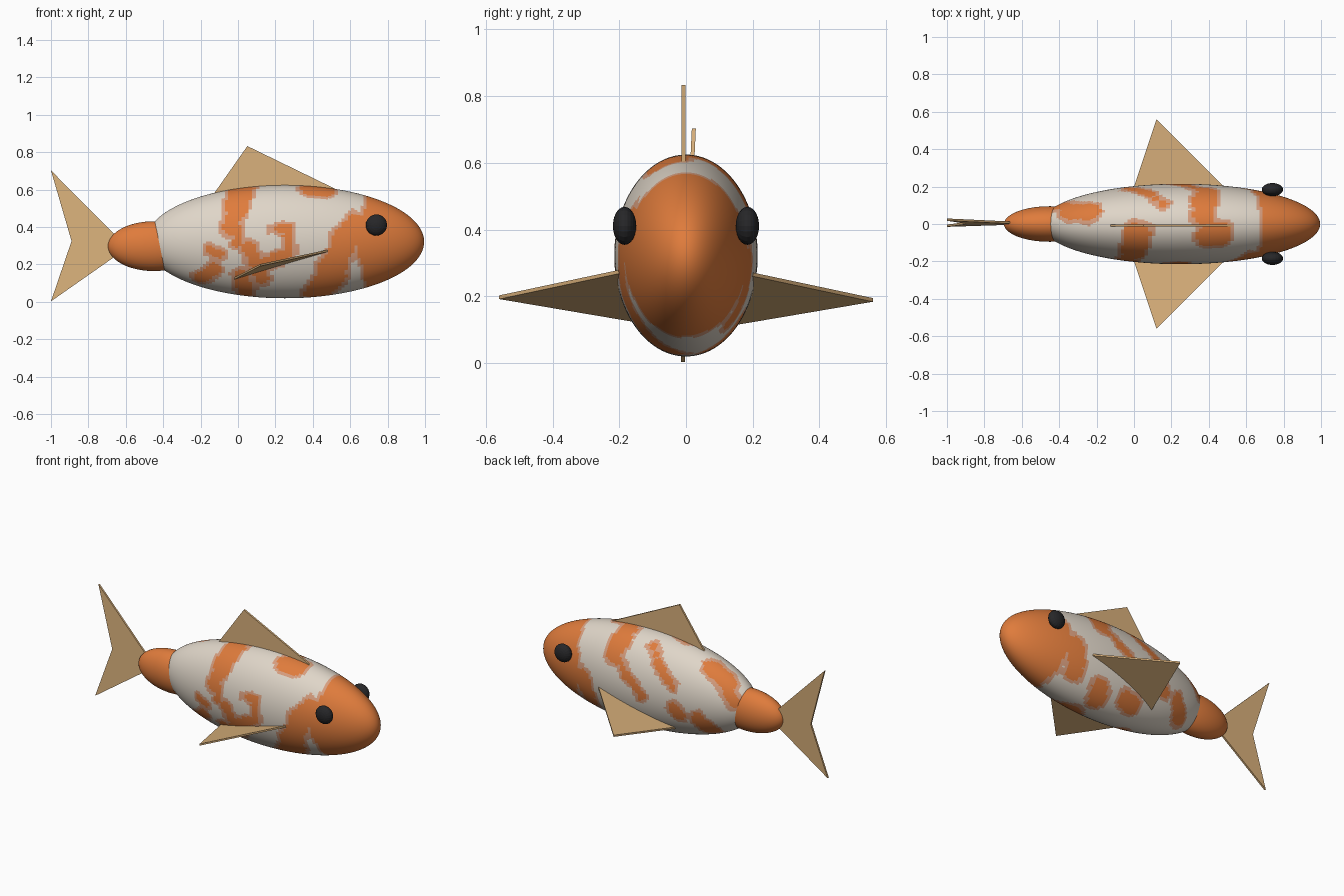
import bpy, bmesh, math
from mathutils import Matrix, Vector, noise

if "Cube" in bpy.data.objects:
    bpy.data.objects.remove(bpy.data.objects["Cube"])


def material(name, rgb):
    m = bpy.data.materials.new(name)
    m.use_nodes = True
    m.diffuse_color = (*rgb, 1)
    m.node_tree.nodes["Principled BSDF"].inputs["Base Color"].default_value = (*rgb, 1)
    return m


CREAM = material("cream", (0.74, 0.67, 0.58))
ORANGE = material("orange", (0.74, 0.20, 0.045))
BLUSH = material("blush_edge", (0.68, 0.34, 0.21))
TAN = material("fin_tan", (0.70, 0.44, 0.20))
BLACK = material("eye_black", (0.02, 0.02, 0.022))


def add_object(name, bm, mats):
    bmesh.ops.recalc_face_normals(bm, faces=bm.faces)
    mesh = bpy.data.meshes.new(name)
    bm.to_mesh(mesh)
    bm.free()
    for m in mats:
        mesh.materials.append(m)
    ob = bpy.data.objects.new(name, mesh)
    bpy.context.collection.objects.link(ob)
    return ob


def ellipsoid(name, centre, radii, mats, segments, rings, axis="Y", smooth=True):
    """Sphere with its poles on the given axis, stretched to the radii."""
    bm = bmesh.new()
    bmesh.ops.create_uvsphere(bm, u_segments=segments, v_segments=rings, radius=1)
    turn = Matrix.Rotation(math.pi / 2, 4, "Y" if axis == "X" else "X")
    bmesh.ops.transform(bm, verts=bm.verts, matrix=Matrix.Translation(centre)
                        @ Matrix.Diagonal((*radii, 1)) @ turn)
    for f in bm.faces:
        f.smooth = smooth
    return add_object(name, bm, mats)


def fin(name, points, thickness_dir):
    """Flat plate centred on an outline of points."""
    bm = bmesh.new()
    d = Vector(thickness_dir)
    face = bm.faces.new([bm.verts.new(Vector(p) - d / 2) for p in points])
    new = bmesh.ops.extrude_face_region(bm, geom=[face], use_keep_orig=True)["geom"]
    bmesh.ops.translate(bm, vec=d, verts=[v for v in new if isinstance(v, bmesh.types.BMVert)])
    return add_object(name, bm, [TAN])


# Body
CENTRE = Vector((0.25, 0, 0.322))
RADII = Vector((0.745, 0.215, 0.3025))
body = ellipsoid("body", CENTRE, RADII, [CREAM, ORANGE, BLUSH], 160, 120, axis="X")


def on_body(x, z, side):
    u, w = (x - CENTRE.x) / RADII.x, (z - CENTRE.z) / RADII.z
    return Vector((x, side * RADII.y * math.sqrt(max(0, 1 - u * u - w * w)), z))


# Coat patches: brush strokes from (x, z) to (x, z) with a radius, for each flank
STROKES = {
    -1: [(.02, .60, -.01, .52, .085), (0, .50, -.04, .40, .07), (0, .42, 0, .32, .045),
         (.06, .28, .12, .13, .06), (.12, .19, .27, .26, .05), (.27, .27, .27, .39, .045),
         (.27, .39, .18, .39, .04), (.02, .13, .04, .05, .07), (-.10, .26, -.16, .28, .045),
         (-.21, .13, -.13, .17, .055), (.40, .60, .46, .60, .085), (.43, .05, .50, .13, .10),
         (.50, .18, .57, .32, .09), (.56, .32, .64, .42, .08)],
    1: [(.37, .61, .39, .50, .08), (.38, .50, .17, .30, .05), (.15, .58, -.04, .40, .045),
        (-.24, .53, -.35, .47, .075), (-.34, .46, -.42, .36, .055), (-.25, .15, -.20, .22, .07),
        (-.08, .23, -.05, .27, .06), (.13, .09, .18, .10, .075), (.36, .06, .38, .10, .08),
        (.57, .15, .61, .30, .08)],
}
STEPS = 6
dabs = []
for side, strokes in STROKES.items():
    for x0, z0, x1, z1, r in strokes:
        for i in range(STEPS + 1):
            t = i / STEPS
            dabs.append((on_body(x0 + (x1 - x0) * t, z0 + (z1 - z0) * t, side), r))

for poly in body.data.polygons:
    c = poly.center
    wobble = 0.016 * noise.noise(c * 14) + 0.008 * noise.noise(c * 35)
    depth = max(r - (c - p).length for p, r in dabs)
    head = c.x - 0.60 - 0.09 * abs(c.z - CENTRE.z) / RADII.z
    depth = max(depth, head) + wobble
    poly.material_index = 1 if depth > 0.022 else 2 if depth > 0 else 0

# Tail root
ellipsoid("tail_root", (-0.45, 0, 0.298), (0.245, 0.095, 0.133), [ORANGE], 64, 32, axis="X")

# Eyes
for side, label in ((-1, "right"), (1, "left")):
    ellipsoid("eye_" + label, (0.74, side * 0.184, 0.411), (0.057, 0.035, 0.057),
              [BLACK], 20, 12, smooth=False)

# Side fins
for side, label in ((-1, "right"), (1, "left")):
    drop = -0.004 * side
    fin("side_fin_" + label,
        [(-0.033, side * 0.10, 0.115 + drop), (0.12, side * 0.56, 0.193 + drop),
         (0.52, side * 0.16, 0.278 + drop)], (0, 0, 0.011))

# Back fin
fin("back_fin", [(-0.135, -0.008, 0.57), (0.05, -0.008, 0.833), (0.56, -0.008, 0.585)],
    (0, 0.012, 0))

# Tail fin, leaning slightly sideways
fin("tail_fin", [(x, 0.006 + 0.047 * (z - 0.33), z) for x, z in
                 ((-1, 0.703), (-0.89, 0.325), (-1, 0.003), (-0.59, 0.29))], (0, 0.012, 0))
